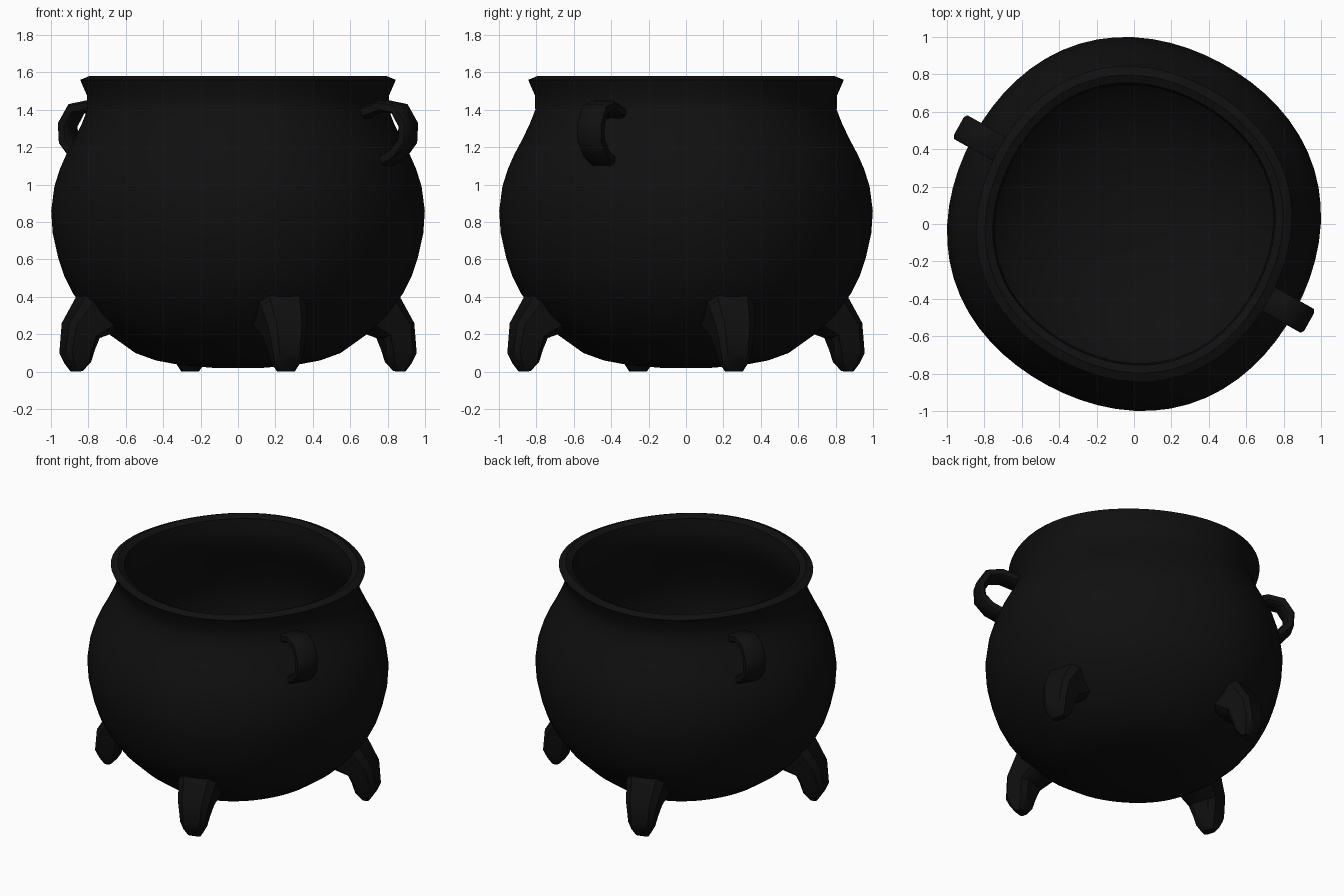
import bpy, bmesh, math
from math import sin, cos, radians

if "Cube" in bpy.data.objects:
    bpy.data.objects.remove(bpy.data.objects["Cube"])

iron = bpy.data.materials.new("black iron")
iron.diffuse_color = (0.005, 0.005, 0.005, 1)
iron.use_nodes = True
iron.node_tree.nodes["Principled BSDF"].inputs["Base Color"].default_value = iron.diffuse_color

LEG_ANGLE = radians(16.5)


def finish(name, bm, angle):
    bmesh.ops.recalc_face_normals(bm, faces=bm.faces)
    me = bpy.data.meshes.new(name)
    bm.to_mesh(me)
    bm.free()
    me.materials.append(iron)
    ob = bpy.data.objects.new(name, me)
    bpy.context.collection.objects.link(ob)
    bpy.ops.object.select_all(action='DESELECT')
    bpy.context.view_layer.objects.active = ob
    ob.select_set(True)
    bpy.ops.object.shade_smooth_by_angle(angle=radians(angle))
    return ob


def loft(name, rings, angle):
    """Join closed rings of points into a capped solid."""
    bm = bmesh.new()
    loops = [[bm.verts.new(p) for p in ring] for ring in rings]
    n = len(loops[0])
    for a, b in zip(loops, loops[1:]):
        for i in range(n):
            j = (i + 1) % n
            bm.faces.new((a[i], a[j], b[j], b[i]))
    bm.faces.new(loops[0])
    bm.faces.new(loops[-1])
    return finish(name, bm, angle)


# Pot: outer wall, flared lip and inner wall in one profile (radius, height);
# the plan is very slightly squared towards the four legs
profile = [(0.13, 0.02), (0.31, 0.036), (0.44, 0.06), (0.55, 0.10), (0.69, 0.20),
           (0.80, 0.305), (0.885, 0.42), (0.93, 0.51), (0.963, 0.61),
           (0.992, 0.74), (1.0, 0.86), (0.983, 0.99), (0.955, 1.08),
           (0.92, 1.16), (0.872, 1.25), (0.832, 1.335), (0.807, 1.40),
           (0.808, 1.475), (0.845, 1.56), (0.797, 1.58), (0.755, 1.56),
           (0.745, 1.48), (0.745, 1.40), (0.80, 1.28), (0.865, 1.14),
           (0.92, 0.99), (0.935, 0.86), (0.91, 0.65), (0.83, 0.45),
           (0.66, 0.26), (0.40, 0.12), (0.13, 0.085)]
rings = []
for r, z in profile:
    ring = []
    for i in range(64):
        t = 2 * math.pi * i / 64
        f = r * (0.993 + 0.014 * cos(4 * (t - LEG_ANGLE)))
        ring.append((f * cos(t), f * sin(t), z))
    rings.append(ring)
loft("cauldron_pot", rings, 40)


def place(r, t, z, angle):
    return (r * cos(angle) - t * sin(angle), r * sin(angle) + t * cos(angle), z)


# Chamfered rectangle used as leg cross-section (depth, width)
section = [(1, .65), (.65, 1), (-.65, 1), (-1, .6), (-1, -.6), (-.65, -1), (.65, -1), (1, -.65)]
# Leg stations: outer radius, z, inner radius, z, half width
stations = [(0.86, 0.43, 0.68, 0.22, 0.135), (0.962, 0.26, 0.79, 0.18, 0.108),
            (0.98, 0.10, 0.812, 0.12, 0.086), (0.955, 0.045, 0.832, 0.05, 0.07),
            (0.925, 0.0, 0.875, 0.003, 0.045)]
for k in range(4):
    a = LEG_ANGLE + k * math.pi / 2
    rings = []
    for ro, zo, ri, zi, w in stations:
        rings.append([place((ro + ri) / 2 + d * (ro - ri) / 2, s * w,
                            (zo + zi) / 2 + d * (zo - zi) / 2, a) for d, s in section])
    loft(f"leg_{k + 1}", rings, 35)

# Handles: flat strap swept along a C-shaped path (radius, height)
path = [(0.77, 1.375), (0.90, 1.42), (0.99, 1.405), (1.043, 1.32),
        (1.038, 1.235), (0.98, 1.165), (0.885, 1.115)]
strap = [(1, .75), (.6, 1), (-.6, 1), (-1, .75), (-1, -.75), (-.6, -1), (.6, -1), (1, -.75)]
for k, name in enumerate(("right_handle", "left_handle")):
    a = radians(-29.2) + k * math.pi
    rings = []
    for i, (r, z) in enumerate(path):
        r0, z0 = path[max(i - 1, 0)]
        r1, z1 = path[min(i + 1, len(path) - 1)]
        m = math.hypot(r1 - r0, z1 - z0)
        nr, nz = -(z1 - z0) / m, (r1 - r0) / m
        rings.append([place(r + d * 0.031 * nr, s * 0.073, z + d * 0.031 * nz, a)
                      for d, s in strap])
    loft(name, rings, 50)
